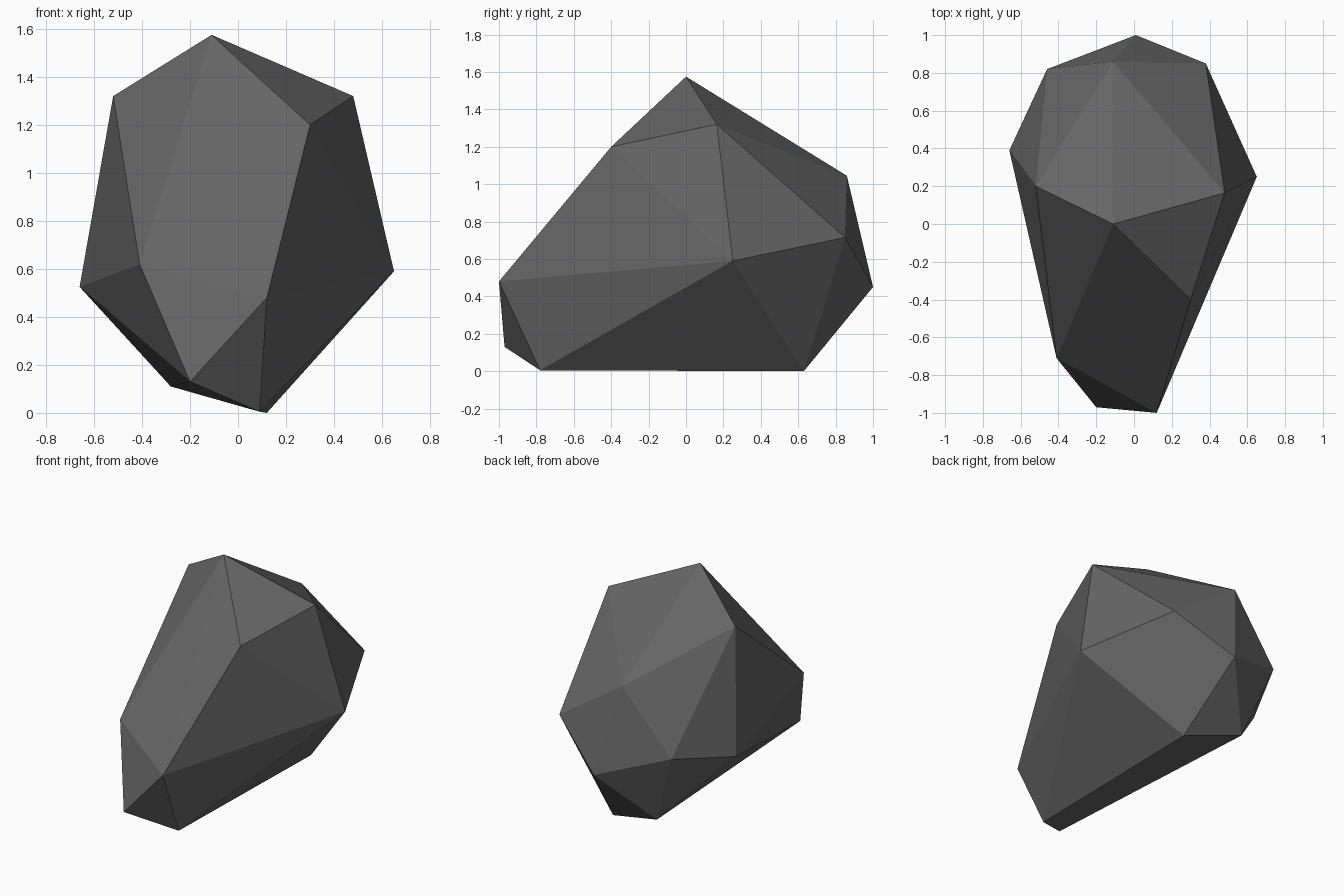
import bpy
import bmesh

if "Cube" in bpy.data.objects:
    bpy.data.objects.remove(bpy.data.objects["Cube"])

# Corner points of the boulder, grouped by region
crown = [(-0.11, 0.0, 1.575), (-0.52, 0.20, 1.32), (0.48, 0.165, 1.32),
         (0.30, -0.40, 1.20), (-0.11, 0.86, 1.045)]
waist = [(-0.66, 0.39, 0.525), (0.65, 0.25, 0.59), (0.38, 0.85, 0.715),
         (-0.46, 0.82, 0.615), (0.01, 1.0, 0.45),
         (-0.41, -0.71, 0.62), (0.12, -1.0, 0.48)]
base = [(-0.20, -0.97, 0.13), (0.09, -0.78, 0.005),
        (0.12, 0.63, 0.0), (-0.28, 0.72, 0.11)]

# Faceted boulder: convex hull wrapped around the corners
bm = bmesh.new()
for co in crown + waist + base:
    bm.verts.new(co)
bmesh.ops.convex_hull(bm, input=bm.verts[:])
bmesh.ops.recalc_face_normals(bm, faces=bm.faces[:])
mesh = bpy.data.meshes.new("boulder")
bm.to_mesh(mesh)
bm.free()

# Dark grey stone, flat shaded
stone = bpy.data.materials.new("dark grey stone")
stone.diffuse_color = (0.13, 0.13, 0.13, 1.0)
stone.use_nodes = True
stone.node_tree.nodes["Principled BSDF"].inputs["Base Color"].default_value = stone.diffuse_color
mesh.materials.append(stone)
boulder = bpy.data.objects.new("boulder", mesh)
bpy.context.collection.objects.link(boulder)
